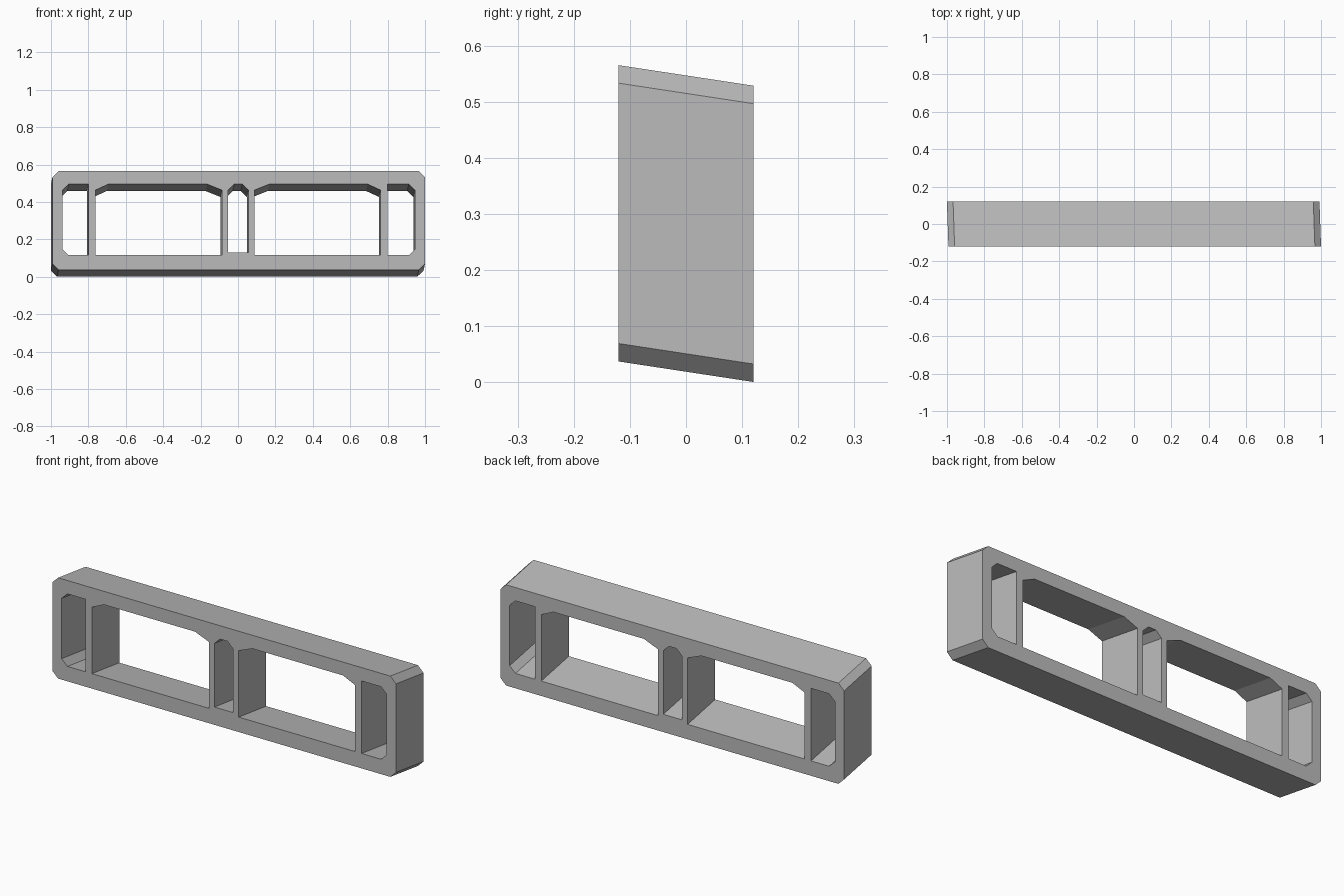
import bpy, bmesh
from mathutils import Matrix

cube = bpy.data.objects.get("Cube")
if cube:
    bpy.data.objects.remove(cube, do_unlink=True)

HALF_DEPTH = 0.12
SIDE_SHIFT, DROP = 0.035, 0.152   # slant of the extrusion per unit of depth


def opening(x0, x1, z0, z1, tl=0, tr=0, bl=0, br=0, cut=0.032):
    """Rectangle outline; each corner value is the width of its chamfer."""
    pts = []
    for x, z, dx, dz, w in ((x0, z0, 1, 1, bl), (x1, z0, -1, 1, br),
                            (x1, z1, -1, -1, tr), (x0, z1, 1, -1, tl)):
        if not w:
            pts.append((x, z))
            continue
        flat, upright = (x + dx * w, z), (x, z + dz * cut)
        pts += [upright, flat] if dx == dz else [flat, upright]
    return pts


# Outer frame outline, then the five openings from right to left of the model
c = 0.033
outlines = [
    opening(-0.992, 1.0, 0.037, 0.565, c, c, c, c),
    opening(-0.938, -0.80, 0.115, 0.495, tl=c, bl=c),
    opening(-0.763, -0.085, 0.115, 0.495, tl=0.07, tr=0.08),
    opening(-0.053, 0.056, 0.13, 0.495, tl=c, tr=c),
    opening(0.088, 0.763, 0.115, 0.495, tl=0.08, tr=0.07),
    opening(0.80, 0.946, 0.115, 0.495, tr=c, br=c),
]

# Filled profile with holes, extruded to depth
curve = bpy.data.curves.new("frame_profile", 'CURVE')
curve.dimensions = '2D'
curve.fill_mode = 'BOTH'
curve.extrude = HALF_DEPTH
for pts in outlines:
    spline = curve.splines.new('POLY')
    spline.points.add(len(pts) - 1)
    for p, (x, z) in zip(spline.points, pts):
        p.co = (x, z, 0, 1)
    spline.use_cyclic_u = True
helper = bpy.data.objects.new("frame_profile", curve)
bpy.context.collection.objects.link(helper)
bpy.context.view_layer.update()
mesh = bpy.data.meshes.new_from_object(
    helper.evaluated_get(bpy.context.evaluated_depsgraph_get()))
bpy.data.objects.remove(helper, do_unlink=True)

# Stand the frame upright and slant it down towards the back
mesh.transform(Matrix(((1, 0, SIDE_SHIFT, -SIDE_SHIFT * HALF_DEPTH),
                       (0, 0, -1, 0),
                       (0, 1, DROP, -DROP * HALF_DEPTH),
                       (0, 0, 0, 1))))
bm = bmesh.new()
bm.from_mesh(mesh)
bmesh.ops.remove_doubles(bm, verts=bm.verts, dist=0.0001)
bmesh.ops.recalc_face_normals(bm, faces=bm.faces)
for f in bm.faces:
    f.smooth = False
bm.to_mesh(mesh)
bm.free()

# Single grey colour
grey = bpy.data.materials.new("plain_grey")
grey.use_nodes = True
color = (0.5, 0.5, 0.5, 1)
grey.diffuse_color = color
grey.node_tree.nodes["Principled BSDF"].inputs["Base Color"].default_value = color
mesh.materials.clear()
mesh.materials.append(grey)

mesh.name = "divided_frame"
frame = bpy.data.objects.new("divided_frame", mesh)
bpy.context.collection.objects.link(frame)
